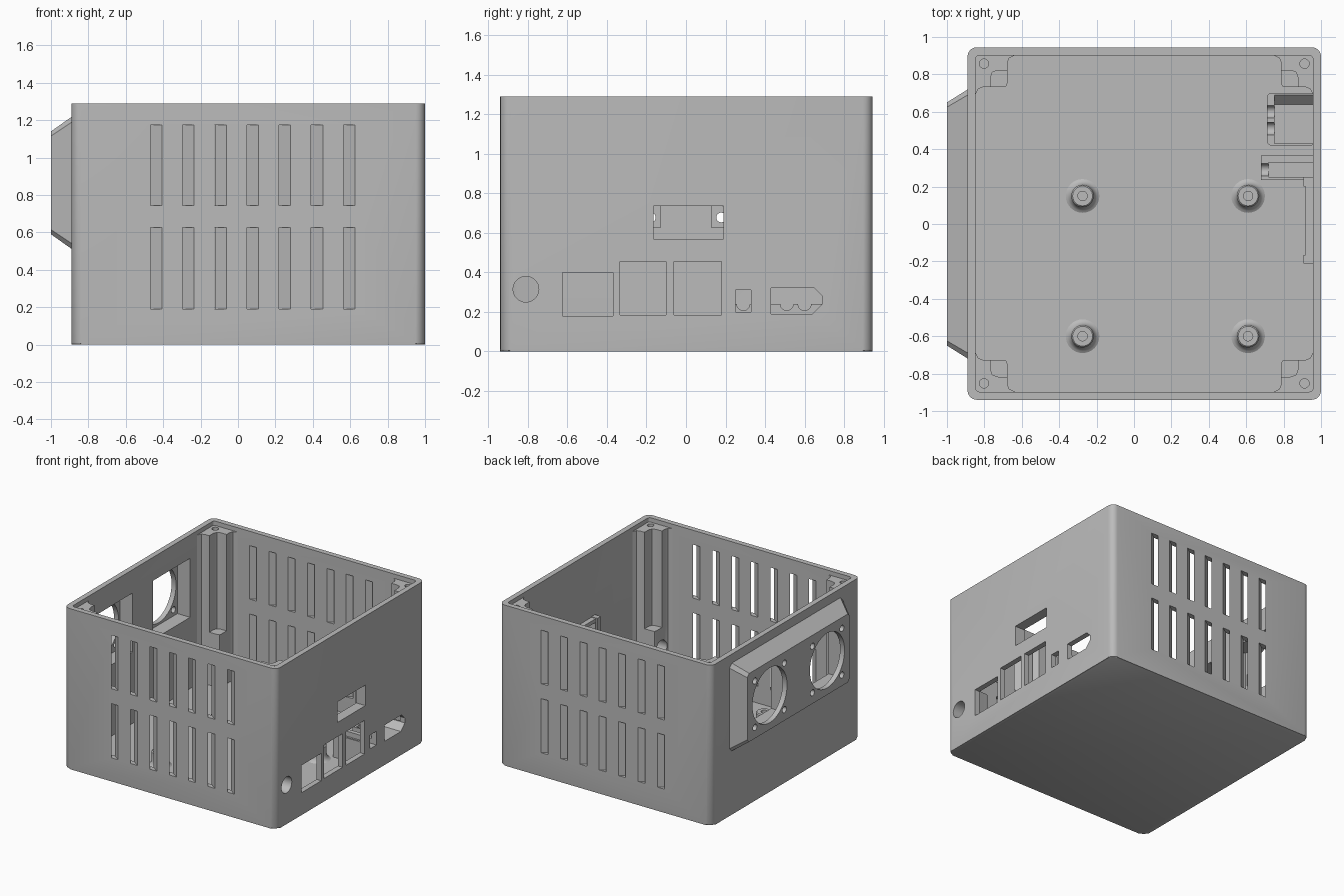
import bpy, bmesh
from math import sin, cos, pi, radians
from mathutils import Vector

if "Cube" in bpy.data.objects:
    bpy.data.objects.remove(bpy.data.objects["Cube"])

grey = bpy.data.materials.new("plain_grey")
grey.use_nodes = True
GREY = (0.5, 0.5, 0.5, 1)
grey.diffuse_color = GREY
grey.node_tree.nodes["Principled BSDF"].inputs["Base Color"].default_value = GREY


def rect(u0, v0, u1, v1):
    return [(u0, v0), (u1, v0), (u1, v1), (u0, v1)]


def circle(u, v, r, n=32):
    return [(u + r * cos(2 * pi * i / n), v + r * sin(2 * pi * i / n)) for i in range(n)]


def round_rect(u0, v0, u1, v1, r, n=6):
    pts = []
    corners = [(u1 - r, v1 - r), (u0 + r, v1 - r), (u0 + r, v0 + r), (u1 - r, v0 + r)]
    for k, (u, v) in enumerate(corners):
        for i in range(n + 1):
            a = pi / 2 * (k + i / n)
            pts.append((u + r * cos(a), v + r * sin(a)))
    return pts


def prism(bm, axis, pts, lo, hi, end_pts=None):
    """Solid between two outlines placed at lo and hi along an axis."""
    def place(p, w):
        return {"x": (w, p[0], p[1]), "y": (p[0], w, p[1]), "z": (p[0], p[1], w)}[axis]
    a = [bm.verts.new(place(p, lo)) for p in pts]
    b = [bm.verts.new(place(p, hi)) for p in (end_pts or pts)]
    bm.faces.new(a)
    bm.faces.new(b)
    for i in range(len(a)):
        j = (i + 1) % len(a)
        bm.faces.new((a[i], a[j], b[j], b[i]))


def finish(name, bm, cutter=False):
    bmesh.ops.recalc_face_normals(bm, faces=bm.faces)
    mesh = bpy.data.meshes.new(name)
    bm.to_mesh(mesh)
    bm.free()
    mesh.materials.append(grey)
    obj = bpy.data.objects.new(name, mesh)
    bpy.context.collection.objects.link(obj)
    obj.hide_render = cutter
    return obj


def solid(name, *prisms, cutter=False):
    bm = bmesh.new()
    for p in prisms:
        prism(bm, *p)
    return finish(name, bm, cutter)


def complete(obj, *cutters):
    """Cut the part and shade it."""
    bpy.ops.object.select_all(action="DESELECT")
    bpy.context.view_layer.objects.active = obj
    obj.select_set(True)
    for c in cutters:
        mod = obj.modifiers.new("cut", "BOOLEAN")
        mod.operation, mod.solver, mod.object = "DIFFERENCE", "EXACT", c
        bpy.ops.object.modifier_apply(modifier=mod.name)
    bpy.ops.object.shade_smooth_by_angle(angle=radians(32))


# Main dimensions
X0, X1, Y0, Y1, TOP = -0.89, 1.0, -0.94, 0.945, 1.29
WALL, FLOOR = 0.043, 0.055
IX0, IX1, IY0, IY1 = X0 + WALL, X1 - WALL, Y0 + WALL, Y1 - WALL
FAN_Y, FAN_Z = 0.365, 0.865

# Cutters: cavity, fan recesses, openings, screw holes, cable grooves
cavity = solid("cavity_cutter", ("z", round_rect(IX0, IY0, IX1, IY1, 0.02), FLOOR, TOP + 0.1),
               cutter=True)
recess = solid("recess_cutter", *[
    ("x", rect(s * FAN_Y - 0.237, FAN_Z - 0.237, s * FAN_Y + 0.237, FAN_Z + 0.237), -0.96, -0.8)
    for s in (-1, 1)], cutter=True)

openings = [("x", circle(-0.81, 0.315, 0.065), 0.72, 1.1)]
for box in [(-0.625, 0.18, -0.37, 0.4), (-0.335, 0.185, -0.1, 0.455),
            (-0.06, 0.185, 0.18, 0.455), (-0.165, 0.57, 0.19, 0.735)]:
    openings.append(("x", rect(*box), 0.85, 1.1))
openings.append(("x", rect(0.25, 0.2, 0.33, 0.31), 0.72, 1.1))
openings.append(("x", [(0.43, 0.19), (0.64, 0.19), (0.69, 0.24), (0.69, 0.28), (0.65, 0.32),
                       (0.43, 0.32)], 0.75, 1.1))
for s in (-1, 1):
    openings.append(("x", circle(s * FAN_Y, FAN_Z, 0.22, 48), -1.1, -0.9))
    for dy in (-0.187, 0.187):
        for dz in (-0.187, 0.187):
            openings.append(("x", circle(s * FAN_Y + dy, FAN_Z + dz, 0.025, 16), -1.1, -0.9))

# Slanted ventilation slots in front and back
for i in range(7):
    x = -0.437 + i * 0.172
    for z0, z1 in ((0.19, 0.625), (0.745, 1.175)):
        def slot(shift):
            return rect(x + shift - 0.031, z0, x + shift + 0.031, z1)
        openings.append(("y", slot(0.028), Y0 - 0.02, IY0 + 0.02, slot(-0.09)))
        openings.append(("y", slot(-0.09), IY1 - 0.02, Y1 + 0.02, slot(0.028)))
ports = solid("opening_cutter", *openings, cutter=True)

corners = [(IX0, 1, IY0, 1), (IX1, -1, IY0, 1), (IX1, -1, IY1, -1), (IX0, 1, IY1, -1)]
screws = solid("screw_cutter", *[
    ("z", circle(x + sx * 0.045, y + sy * 0.045, 0.025, 20), 0.8, 1.4)
    for x, sx, y, sy in corners], cutter=True)
grooves = solid("groove_cutter", *[
    ("x", circle(y, 0.24, 0.033, 20), 0.6, 0.77) for y in (0.29, 0.51, 0.6)], cutter=True)

# Open-topped case with rounded corners and softened bottom edge
bm = bmesh.new()
prism(bm, "z", round_rect(X0, Y0, X1, Y1, 0.05), 0, TOP)
bottom = [e for e in bm.edges if all(v.co.z < 0.001 for v in e.verts)]
bmesh.ops.bevel(bm, geom=bottom, offset=0.012, segments=2, profile=0.5, affect="EDGES")
case_shell = finish("case_shell", bm)
complete(case_shell, cavity, recess, ports)


# Tapered fan housing on the side
def octagon(y, z0, z1, c):
    return [(-y + c, z0), (y - c, z0), (y, z0 + c), (y, z1 - c),
            (y - c, z1), (-y + c, z1), (-y, z1 - c), (-y, z0 + c)]


fan_housing = solid("fan_housing", ("x", octagon(0.65, 0.59, 1.14, 0.025), -1.0, X0 + 0.01,
                                    octagon(0.725, 0.505, 1.225, 0.03)))
complete(fan_housing, recess, ports)

# Corner posts: solid feet below, notched columns above
START = [(-0.02, -0.02), (0.21, -0.02), (0.21, 0), (0.18, 0.015), (0.17, 0.04)]
FOOT = START + [(0.17, 0.15), (0.165, 0.165), (0.15, 0.17)]
COLUMN = START + [(0.17, 0.08), (0.12, 0.08), (0.09, 0.09), (0.08, 0.12), (0.08, 0.17)]
END = [(0.04, 0.17), (0.015, 0.18), (0, 0.21), (-0.02, 0.21)]


def in_corners(outline, lo, hi):
    return [("z", [(x + sx * a, y + sy * b) for a, b in outline + END], lo, hi)
            for x, sx, y, sy in corners]


complete(solid("post_feet", *in_corners(FOOT, 0.03, 0.48)), ports)
complete(solid("corner_posts", *in_corners(COLUMN, 0.48, 1.255)), screws)

# Board standoffs with flared bases and screw holes
PROFILE = [(0.1, 0.05), (0.08, 0.06), (0.067, 0.075), (0.06, 0.1), (0.06, 0.165),
           (0.053, 0.172), (0.025, 0.172), (0.025, 0.08), (0, 0.08)]
for i, (x, y) in enumerate([(a, b) for a in (-0.275, 0.61) for b in (-0.6, 0.15)]):
    bm = bmesh.new()
    verts = [bm.verts.new((x + r, y, z)) for r, z in PROFILE]
    edges = [bm.edges.new(pair) for pair in zip(verts, verts[1:])]
    bmesh.ops.spin(bm, geom=verts + edges, cent=Vector((x, y, 0)), axis=(0, 0, 1),
                   angle=2 * pi, steps=32)
    bmesh.ops.remove_doubles(bm, verts=bm.verts, dist=0.0005)
    complete(finish(f"standoff_{i + 1}", bm))

# Cradles behind the two small ports
complete(solid("wide_port_cradle", ("z", round_rect(0.71, 0.42, 0.97, 0.7, 0.025), 0.03, 0.24)),
         ports, grooves)
complete(solid("small_port_cradle", ("z", rect(0.68, 0.235, 0.97, 0.365), 0.03, 0.24)),
         ports, grooves)

# Bracket framing the upper opening
complete(solid("upper_port_frame", ("x", rect(-0.2, 0.54, 0.24, 0.765), 0.918, 0.97)), ports)
complete(solid("frame_ends", ("x", rect(-0.21, 0.54, -0.167, 0.77), 0.905, 0.97),
               ("x", rect(0.2, 0.54, 0.25, 0.77), 0.905, 0.97)))

# Cutters are no longer needed
for c in (cavity, recess, ports, screws, grooves):
    bpy.data.objects.remove(c)
